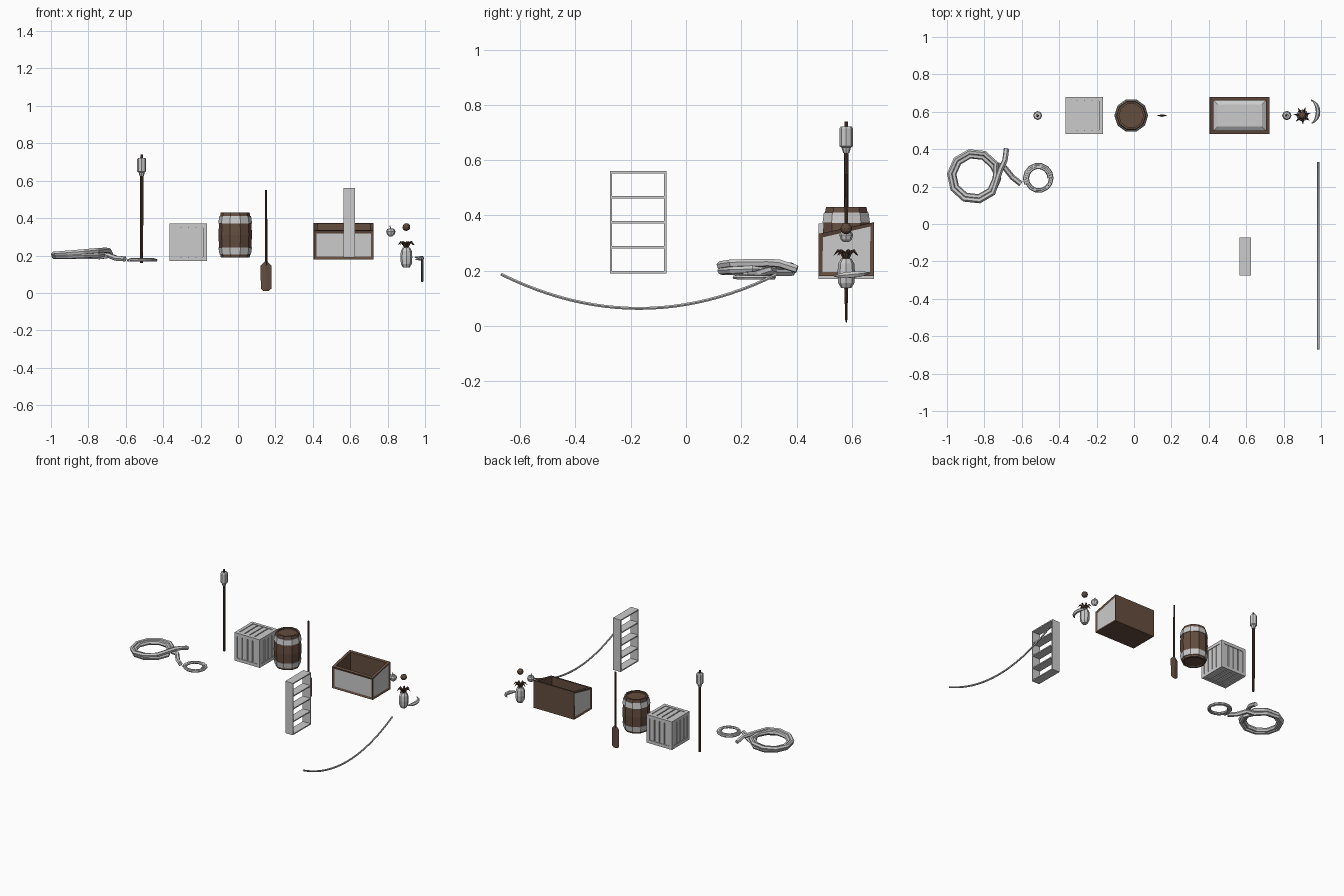
import bpy, bmesh
from math import sin, cos, pi, radians
from mathutils import Vector

if "Cube" in bpy.data.objects:
    bpy.data.objects.remove(bpy.data.objects["Cube"])


def material(name, rgb):
    m = bpy.data.materials.new(name)
    m.diffuse_color = (*rgb, 1)
    m.use_nodes = True
    m.node_tree.nodes["Principled BSDF"].inputs["Base Color"].default_value = m.diffuse_color
    return m


BROWN = material("brown_wood", (0.13, 0.075, 0.05))
DARK = material("dark_wood", (0.075, 0.04, 0.03))
GREY = material("plain_grey", (0.8, 0.8, 0.8))


def finish(name, bm, mats=()):
    bmesh.ops.recalc_face_normals(bm, faces=bm.faces[:])
    me = bpy.data.meshes.new(name)
    bm.to_mesh(me)
    bm.free()
    for m in mats:
        me.materials.append(m)
    o = bpy.data.objects.new(name, me)
    bpy.context.collection.objects.link(o)
    return o


def box(bm, lo, hi):
    vs = bmesh.ops.create_cube(bm, size=1)["verts"]
    for v in vs:
        v.co = [(a + b) / 2 + c * (b - a) for a, b, c in zip(lo, hi, v.co)]


def lathe(name, profile, x, y, n, mats=(), closed=False):
    """Revolve (radius, z) points around a vertical axis at x, y."""
    bm = bmesh.new()
    rings = [[bm.verts.new((x + r * cos(2 * pi * i / n), y + r * sin(2 * pi * i / n), z))
              for i in range(n)] for r, z in profile]
    pairs = list(zip(rings, rings[1:] + rings[:1]))
    for a, b in pairs if closed else pairs[:-1]:
        for i in range(n):
            j = (i + 1) % n
            bm.faces.new((a[i], a[j], b[j], b[i]))
    bmesh.ops.remove_doubles(bm, verts=bm.verts[:], dist=1e-5)
    return finish(name, bm, mats)


def tube(name, pts, radius, mats=(), radii=None, sides_res=1):
    cu = bpy.data.curves.new(name, 'CURVE')
    cu.dimensions = '3D'
    cu.bevel_depth = radius
    cu.bevel_resolution = sides_res
    cu.use_fill_caps = True
    sp = cu.splines.new('POLY')
    sp.use_smooth = False
    sp.points.add(len(pts) - 1)
    for i, (p, q) in enumerate(zip(sp.points, pts)):
        p.co = (*q, 1)
        p.radius = radii[i] if radii else 1
    for m in mats:
        cu.materials.append(m)
    o = bpy.data.objects.new(name, cu)
    bpy.context.collection.objects.link(o)
    return o


# Large rope coil: loose tail, three uneven turns, second tail
cx, cy = -0.853, 0.255
path = [(-0.605, 0.215, 0.182), (-0.65, 0.25, 0.185), (-0.69, 0.30, 0.2)]
for i in range(29):
    a = radians(30 + 36 * i)
    r = (0.13, 0.112, 0.133)[min(i // 10, 2)]
    z = 0.193 + 0.009 * (i / 10) + 0.01 * cos(a) * (i / 28)
    path.append((cx + r * cos(a), cy + r * sin(a), z))
path += [(-0.71, 0.30, 0.228), (-0.69, 0.34, 0.225), (-0.682, 0.402, 0.205)]
tube("large_rope_coil", path, 0.015)

# Small flat rope spiral
path = []
for i in range(37):
    a = 2 * pi * i / 14
    r = 0.055 + 0.022 * i / 36
    path.append((-0.51 + r * cos(a), 0.245 + r * sin(a), 0.18 - 0.006 * i / 36))
tube("small_rope_coil", path, 0.008)

# Torch: pole, wrapped head, wick
TX, Y = -0.515, 0.58
lathe("torch_pole", [(0, .16), (.008, .16), (.009, .64), (0, .64)], TX, Y, 8, [DARK])
lathe("torch_head", [(0, .625), (.011, .625), (.017, .645), (.024, .65), (.024, .715),
                     (.019, .722), (0, .722)], TX, Y, 8)
lathe("torch_wick", [(0, .715), (.008, .715), (.007, .74), (0, .74)], TX, Y, 6, [DARK])

# Slatted crate: core, edge beams, four boards on each face
C, H, B = Vector((-0.265, 0.58, 0.27)), 0.1, 0.022
bm = bmesh.new()
box(bm, [c - .088 for c in C], [c + .088 for c in C])
for ax in range(3):
    u, v = (ax + 1) % 3, (ax + 2) % 3
    for su in (-1, 1):
        for sv in (-1, 1):
            ctr, half = C.copy(), [B / 2] * 3
            half[ax] = H
            ctr[u] += su * (H - B / 2)
            ctr[v] += sv * (H - B / 2)
            box(bm, [c - h for c, h in zip(ctr, half)], [c + h for c, h in zip(ctr, half)])
    across = 1 if ax == 0 else 0
    for s in (-1, 1):
        for k in range(4):
            ctr, half = C.copy(), [0.079] * 3
            half[ax], half[across] = 0.006, 0.0165
            ctr[ax] += s * 0.09
            ctr[across] += (k - 1.5) * 0.04
            box(bm, [c - h for c, h in zip(ctr, half)], [c + h for c, h in zip(ctr, half)])
finish("crate", bm)

# Barrel: staves with recessed lids, two hoops
BX = -0.015


def stave_r(z):
    return 0.09 - 0.013 * ((z - .31) / .12) ** 2


zs = [.19, .215, .245, .31, .375, .405, .43]
prof = [(0, .2), (.065, .2), (.065, .19)] + [(stave_r(z), z) for z in zs]
prof += [(.065, .43), (.065, .42), (0, .42)]
lathe("barrel_staves", prof, BX, Y, 10, [BROWN])
for name, z0, z1 in (("barrel_lower_hoop", .205, .242), ("barrel_upper_hoop", .372, .41)):
    lathe(name, [(stave_r(z0) - .004, z0), (stave_r(z0) + .004, z0),
                 (stave_r(z1) + .004, z1), (stave_r(z1) - .004, z1)], BX, Y, 10, closed=True)

# Paddle: round handle, flat blade thinning to its tip
PX = 0.15
lathe("paddle_handle", [(0, .15), (.007, .15), (.006, .55), (0, .55)], PX, Y, 6, [DARK])
bm = bmesh.new()
rows = []
for w, t, z in ((.013, .001, .01), (.028, .004, .022), (.029, .007, .145), (.008, .007, .168)):
    rows.append([bm.verts.new((PX + x, Y + y, z)) for x, y in ((-w, 0), (0, -t), (w, 0), (0, t))])
for a, b in zip(rows, rows[1:]):
    for i in range(4):
        bm.faces.new((a[i], a[(i + 1) % 4], b[(i + 1) % 4], b[i]))
bm.faces.new(rows[0])
bm.faces.new(rows[-1])
finish("paddle_blade", bm, [BROWN])

# Open bin with sloping rim, inset grey panels and grey contents
bm = bmesh.new()
box(bm, (.405, .48, .18), (.725, .68, .375))
for v in bm.verts:
    if v.co.y < .5 and v.co.z > .3:
        v.co.z = .333
bm.normal_update()
panels = [f for f in bm.faces if f.normal.y < -.9 or abs(f.normal.x) > .9]
top = next(f for f in bm.faces if f.normal.z > .5)
bmesh.ops.inset_individual(bm, faces=panels, thickness=.02, depth=-.005)
for f in panels:
    f.material_index = 1
bmesh.ops.inset_individual(bm, faces=[top], thickness=.027, depth=0)
bmesh.ops.inset_individual(bm, faces=[top], thickness=.0, depth=-.001)
for v in top.verts:
    v.co.z = .21
top.material_index = 1
bm.normal_update()
mound = bmesh.ops.inset_individual(bm, faces=[top], thickness=.032, depth=.015)["faces"]
for f in mound:
    f.material_index = 1
finish("open_bin", bm, [BROWN, GREY])

# Open shelf rack
bm = bmesh.new()
for y in (-.275, -.079):
    box(bm, (.565, y, .19), (.625, y + .008, .56))
for i in range(5):
    z = .19 + i * .0905
    box(bm, (.565, -.272, z), (.625, -.075, z + .008))
finish("shelf_rack", bm)

# Hanging rope
pts = [(.985, -.67 + i / 24, .063 + .124 * (i / 12 - 1) ** 2) for i in range(25)]
tube("hanging_rope", pts, .006)

# Round fruit with stem and leaf
lathe("apple_body", [(0, .309), (.009, .303), (.02, .312), (.025, .328), (.019, .342),
                     (.009, .344), (0, .338)], .817, Y, 8)
tube("apple_stem", [(.817, Y, .336), (.815, Y, .35), (.811, Y, .36)], .003)

# Brown nut
bm = bmesh.new()
bmesh.ops.create_icosphere(bm, subdivisions=2, radius=.021)
bmesh.ops.translate(bm, verts=bm.verts[:], vec=(.9, Y, .352))
finish("coconut", bm, [BROWN])

# Pineapple: body and drooping leaf crown
lathe("pineapple_body", [(0, .135), (.019, .137), (.029, .155), (.032, .19), (.029, .225),
                         (.019, .243), (0, .245)], .9, Y, 8)
for k in range(7):
    a = 2 * pi * k / 7 + .3
    pts = [(.9 + r * cos(a), Y + r * sin(a), z)
           for r, z in ((.005, .242), (.016, .265), (.03, .272), (.046, .255))]
    tube("pineapple_leaf", pts, .007, [DARK], [.9, 1, .8, .1], 0)

# Banana: tapering crescent
pts = []
for i in range(9):
    a = radians(-68 + 17.5 * i)
    pts.append((.93 + .054 * cos(a), .6 + .066 * sin(a), .185 + .006 * sin(a)))
tube("banana", pts, .012, [], [.25, .5, .85, 1, 1, 1, .8, .4, .3])
